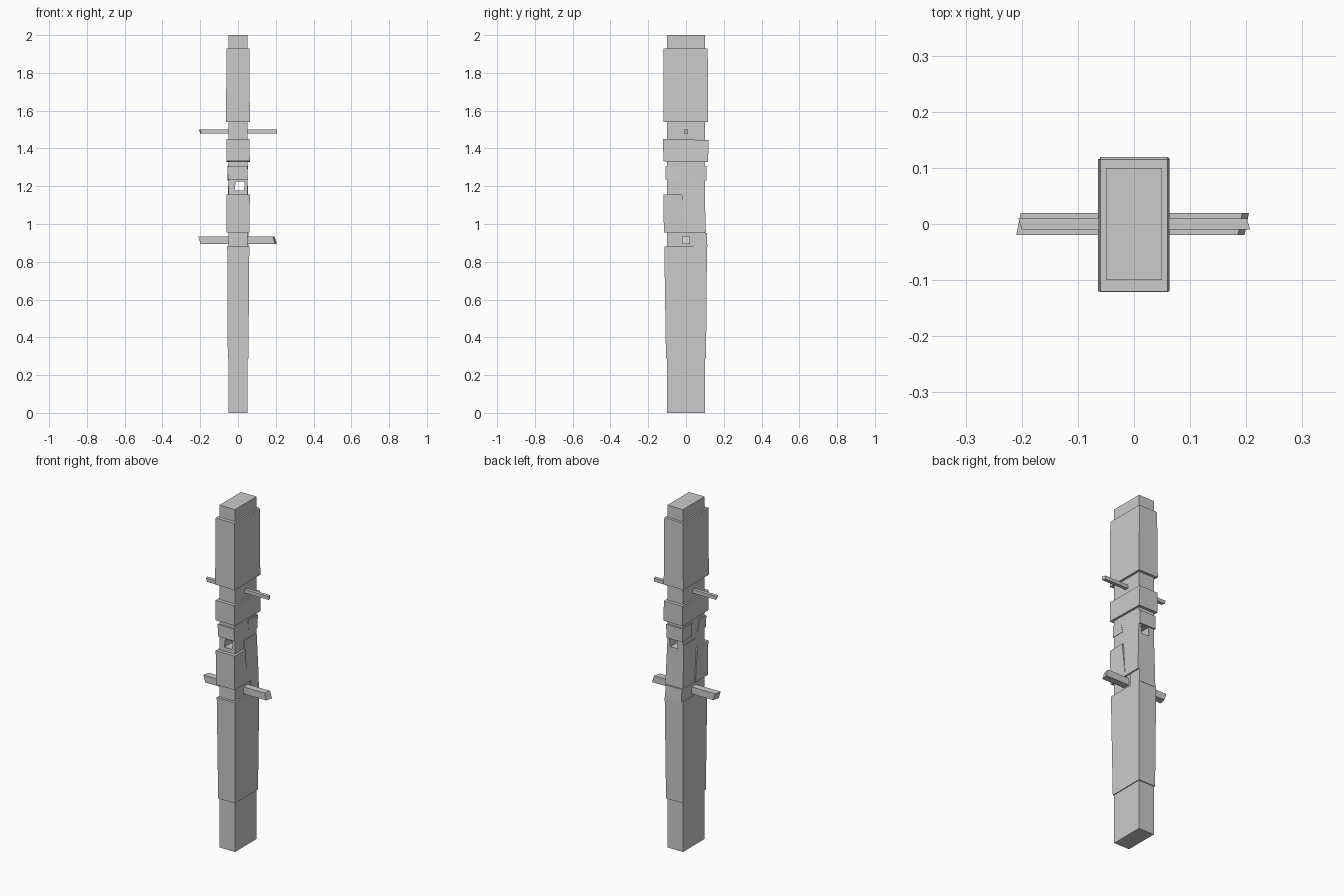
import bpy, bmesh

if "Cube" in bpy.data.objects:
    bpy.data.objects.remove(bpy.data.objects["Cube"])


def block(name, bottom, top, slope=0.0, lean=0.0):
    """Tapered block: each end is (x0, x1, y0, y1, z); slope tilts ends along y, lean along x."""
    bm = bmesh.new()
    rings = []
    for x0, x1, y0, y1, z in (bottom, top):
        rings.append([bm.verts.new((x, y, z + slope * y + lean * x))
                      for x, y in ((x0, y0), (x1, y0), (x1, y1), (x0, y1))])
    a, b = rings
    bm.faces.new(a[::-1])
    bm.faces.new(b)
    for i in range(4):
        j = (i + 1) % 4
        bm.faces.new((a[i], a[j], b[j], b[i]))
    mesh = bpy.data.meshes.new(name)
    bm.to_mesh(mesh)
    bm.free()
    ob = bpy.data.objects.new(name, mesh)
    bpy.context.collection.objects.link(ob)
    return ob


def peg(name, ends, y, z, half, skew):
    """Square rod across the post with ends cut at an angle."""
    ob = block(name, (ends[0], ends[1], y - half, y + half, z - half),
               (ends[0], ends[1], y - half, y + half, z + half))
    for v in ob.data.vertices:
        up = 1 if v.co.z > z else -1
        back = 1 if v.co.y > y else -1
        if v.co.x < 0:
            v.co.x += skew[0] * up + skew[2] * back
        else:
            v.co.x += skew[1] * up + skew[2] * back
    return ob


# Core post with a hole through the broken waist
core = block("core_post", (-.05, .05, -.1, .1, 0), (-.05, .05, -.1, .1, 2))

# Long lower grip and upper sleeve
block("lower_sleeve", (-.054, .055, -.106, .106, .288), (-.057, .06, -.115, .111, .88))
block("upper_sleeve", (-.064, .063, -.12, .116, 1.54), (-.06, .06, -.12, .115, 1.93))

# Middle bands
block("upper_band", (-.061, .063, -.12, .117, 1.33), (-.06, .06, -.121, .119, 1.447), -.02)
block("middle_front_wrap", (-.053, .052, -.108, -.03, 1.235), (-.056, .05, -.108, -.05, 1.305))
block("middle_back_wrap", (-.055, .05, .03, .109, 1.235), (-.055, .052, .02, .109, 1.312), -.05)
block("waist_front_wrap", (-.06, .06, -.117, .0, .955), (-.06, .063, -.12, -.02, 1.155))
waist_back = block("waist_back_wrap", (-.055, .06, -.02, .105, .955),
                   (-.052, .052, -.02, .098, 1.205))
block("back_patch", (-.05, .056, .04, .113, .878), (-.05, .056, .04, .11, .952))

# Waist hole
cutter = block("waist_hole_cutter", (-.018, .032, -.2, .2, 1.178), (-.012, .036, -.2, .2, 1.226))
cutter.hide_render = True
cutter.hide_viewport = True
cutter.display_type = 'WIRE'
for ob in (core, waist_back):
    mod = ob.modifiers.new("hole", 'BOOLEAN')
    mod.operation = 'DIFFERENCE'
    mod.solver = 'EXACT'
    mod.object = cutter

# Cross pegs
peg("upper_peg", (-.2, .204), 0, 1.489, .010, (-.003, 0, -.003))
peg("lower_peg", (-.2, .195), 0, .914, .020, (-.006, -.006, .004))
